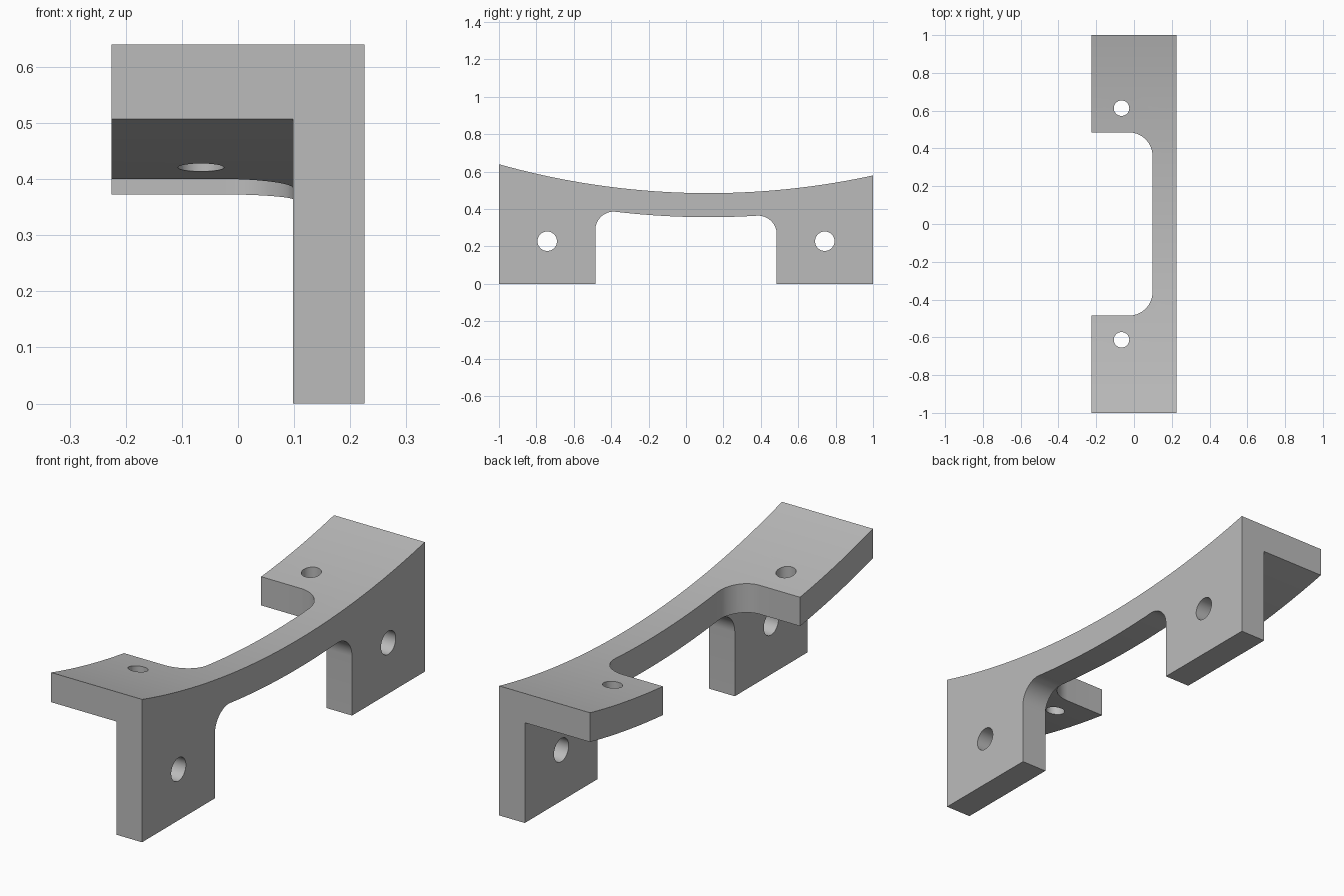
import bpy, bmesh, math
from mathutils import Vector

cube = bpy.data.objects.get("Cube")
if cube:
    bpy.data.objects.remove(cube, do_unlink=True)

# Main dimensions
HALF_X, HALF_Y = 0.225, 1.0
PLATE_X = 0.098          # inner face of the upright plate
THICK = 0.128            # flange thickness
ARC_Y, ARC_R, ARC_LOW = 0.12, 4.135, 0.485   # curved top
NOTCH = 0.485            # half length of both cut-outs


def arc_z(y, drop=0.0):
    """Height of the top curve, or of a concentric curve below it."""
    r = ARC_R + drop
    return ARC_LOW + ARC_R - math.sqrt(r * r - (y - ARC_Y) ** 2)


def arc(y0, y1, drop=0.0, n=40):
    ys = [y0 + (y1 - y0) * i / n for i in range(n + 1)]
    return [(y, arc_z(y, drop)) for y in ys]


def fillet(cx, cy, r, start, end, n=14):
    angles = [math.radians(start + (end - start) * i / n) for i in range(n + 1)]
    return [(cx + r * math.cos(a), cy + r * math.sin(a)) for a in angles]


def prism(name, points, axis, lo, hi):
    """Extrude an outline: (y, z) points along x, or (x, y) points along z."""
    place = (lambda p, t: (t, *p)) if axis == "x" else (lambda p, t: (*p, t))
    bm = bmesh.new()
    face = bm.faces.new([bm.verts.new(place(p, lo)) for p in points])
    new = bmesh.ops.extrude_face_region(bm, geom=[face])["geom"]
    for v in new:
        if isinstance(v, bmesh.types.BMVert):
            v.co = Vector([hi if i == "xyz".index(axis) else c
                           for i, c in enumerate(v.co)])
    bmesh.ops.recalc_face_normals(bm, faces=bm.faces)
    mesh = bpy.data.meshes.new(name)
    bm.to_mesh(mesh)
    bm.free()
    obj = bpy.data.objects.new(name, mesh)
    bpy.context.collection.objects.link(obj)
    return obj


def cut(target, cutter):
    cutter.hide_render = True
    bpy.context.view_layer.objects.active = target
    mod = target.modifiers.new("cut", "BOOLEAN")
    mod.operation, mod.solver, mod.object = "DIFFERENCE", "EXACT", cutter
    bpy.ops.object.modifier_apply(modifier=mod.name)
    bpy.data.objects.remove(cutter, do_unlink=True)


# Solid block with the curved top
bracket = prism("curved_bracket",
                [(HALF_Y, 0), (-HALF_Y, 0)] + arc(-HALF_Y, HALF_Y),
                "x", -HALF_X, HALF_X)

# Space under the flange leaves an L section
cut(bracket, prism("under_flange", [(1.2, -0.2), (-1.2, -0.2)]
                   + arc(-1.2, 1.2, THICK, 48), "x", -0.5, PLATE_X))

# Rounded cut-out in the flange
R = 0.125
cut(bracket, prism("flange_notch", [(-0.5, -NOTCH)]
                   + fillet(PLATE_X - R, R - NOTCH, R, -90, 0)
                   + fillet(PLATE_X - R, NOTCH - R, R, 0, 90)
                   + [(-0.5, NOTCH)], "z", -0.3, 1))

# Rounded cut-out between the two legs
r = 0.1
d = THICK + 0.0005
side = NOTCH - r
cut(bracket, prism("leg_notch", [(NOTCH, -0.2), (-NOTCH, -0.2)]
                   + fillet(-side, arc_z(-side, d) - r, r, 180, 90)[:-1]
                   + arc(-side, side, d)
                   + fillet(side, arc_z(side, d) - r, r, 90, 0)[1:],
                   "x", PLATE_X - 0.001, 0.5))

# Screw holes in the flange and in the legs
for s in (-1, 1):
    cut(bracket, prism("flange_hole", fillet(-0.066, s * 0.613, 0.041, 0, 350, 35),
                       "z", 0.1, 1))
    cut(bracket, prism("leg_hole", fillet(s * 0.742, 0.228, 0.052, 0, 350, 35),
                       "x", 0, 0.5))

# Plain grey finish
grey = bpy.data.materials.new("grey")
grey.use_nodes = True
colour = (0.5, 0.5, 0.5, 1)
grey.diffuse_color = colour
grey.node_tree.nodes["Principled BSDF"].inputs["Base Color"].default_value = colour
bracket.data.materials.clear()
bracket.data.materials.append(grey)
for f in bracket.data.polygons:
    f.material_index = 0

bpy.ops.object.select_all(action="DESELECT")
bracket.select_set(True)
bpy.context.view_layer.objects.active = bracket
bpy.ops.object.shade_smooth_by_angle(angle=math.radians(30))
